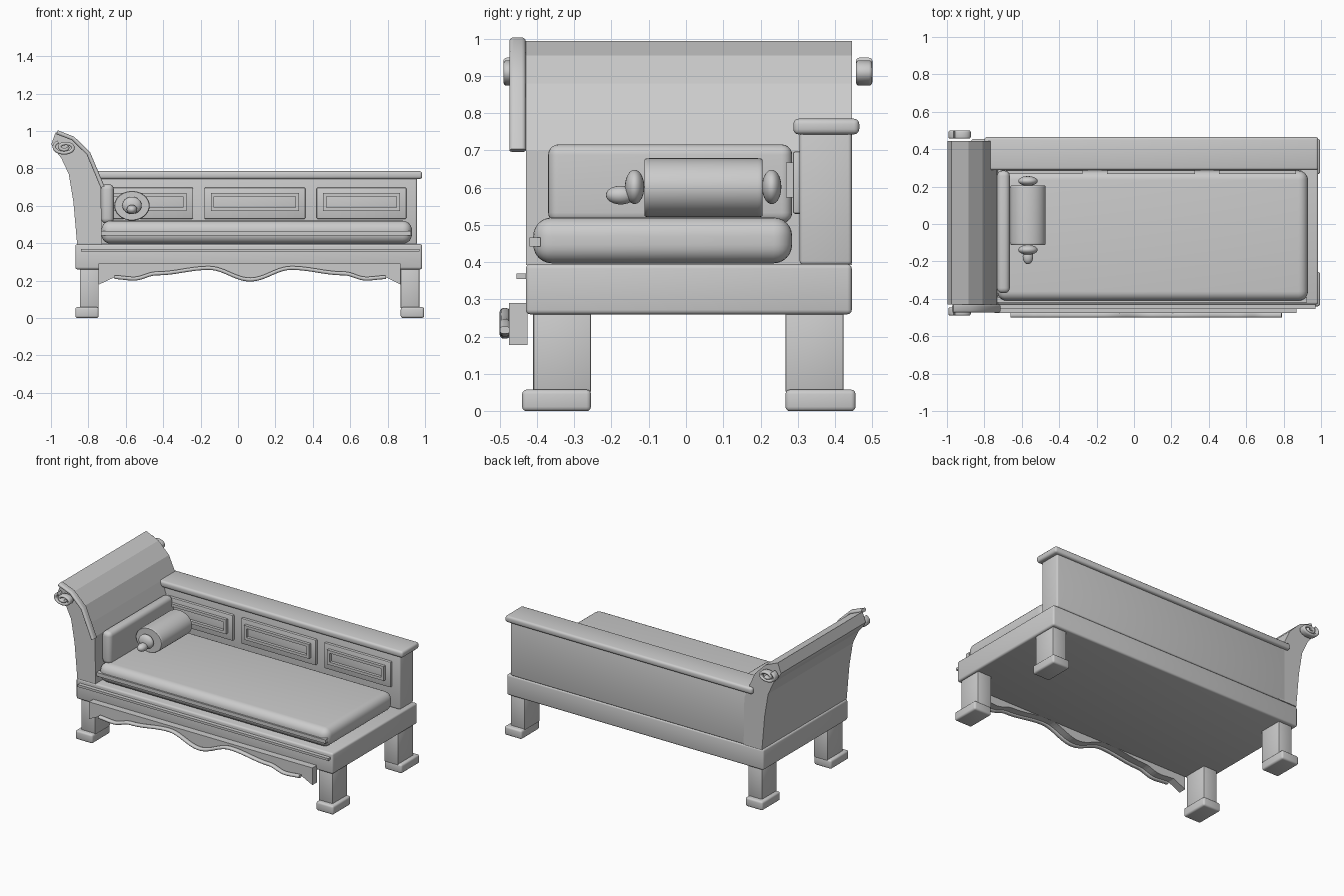
import bpy, bmesh, math
from mathutils import Vector

if "Cube" in bpy.data.objects:
    bpy.data.objects.remove(bpy.data.objects["Cube"])

grey = bpy.data.materials.new("plain light grey")
grey.use_nodes = True
grey.diffuse_color = (0.6, 0.6, 0.6, 1)
grey.node_tree.nodes["Principled BSDF"].inputs["Base Color"].default_value = grey.diffuse_color


def add(name, data):
    obj = bpy.data.objects.new(name, data)
    bpy.context.collection.objects.link(obj)
    data.materials.append(grey)
    return obj


def smooth(obj, angle=40):
    bpy.ops.object.select_all(action="DESELECT")
    obj.select_set(True)
    bpy.context.view_layer.objects.active = obj
    bpy.ops.object.shade_smooth_by_angle(angle=math.radians(angle))


def from_bmesh(name, bm):
    bmesh.ops.recalc_face_normals(bm, faces=bm.faces)
    mesh = bpy.data.meshes.new(name)
    bm.to_mesh(mesh)
    bm.free()
    return add(name, mesh)


def box(name, xs, ys, zs, bevel=0.0, segments=3):
    lo, hi = Vector((xs[0], ys[0], zs[0])), Vector((xs[1], ys[1], zs[1]))
    bm = bmesh.new()
    bmesh.ops.create_cube(bm, size=1)
    for v in bm.verts:
        v.co = (lo + hi) / 2 + v.co * (hi - lo)
    if bevel:
        bmesh.ops.bevel(bm, geom=bm.edges[:], offset=bevel, segments=segments,
                        profile=0.5, affect="EDGES")
    obj = from_bmesh(name, bm)
    if bevel:
        smooth(obj)
    return obj


def prism(name, outline, y0, y1):
    """Extrude an x-z outline along y."""
    bm = bmesh.new()
    face = bm.faces.new([bm.verts.new((x, y0, z)) for x, z in outline])
    side = bmesh.ops.extrude_face_region(bm, geom=[face])["geom"]
    for v in side:
        if isinstance(v, bmesh.types.BMVert):
            v.co.y = y1
    return from_bmesh(name, bm)


def strip(name, path, y, half_depth, radius):
    """Rounded moulding that follows an x-z path at depth y."""
    curve = bpy.data.curves.new(name, "CURVE")
    curve.dimensions = "3D"
    spline = curve.splines.new("POLY")
    spline.points.add(len(path) - 1)
    for p, (x, z) in zip(spline.points, path):
        p.co = (x, z, 0, 1)
    curve.extrude = half_depth - radius
    curve.bevel_depth = radius
    curve.bevel_resolution = 2
    curve.use_fill_caps = True
    obj = add(name, curve)
    obj.rotation_euler.x = math.pi / 2
    obj.location.y = y
    return obj


def ball(name, centre, radii):
    bm = bmesh.new()
    bmesh.ops.create_uvsphere(bm, u_segments=24, v_segments=14, radius=1)
    for v in bm.verts:
        v.co = Vector(a * r + c for a, r, c in zip(v.co, radii, centre))
    smooth(from_bmesh(name, bm), 60)


# Base frame with front moulding
box("base_frame", (-0.87, 0.985), (-0.43, 0.445), (0.26, 0.395), 0.012)
box("base_moulding", (-0.84, 0.97), (-0.455, -0.425), (0.355, 0.37))

# Legs and feet
for side, lx, fx in (("right", (-0.845, -0.745), (-0.87, -0.745)),
                     ("left", (0.87, 0.97), (0.87, 0.995))):
    for end, ly, fy in (("front", (-0.41, -0.255), (-0.44, -0.255)),
                        ("back", (0.267, 0.423), (0.267, 0.455))):
        box(f"{end}_{side}_leg", lx, ly, (0.05, 0.265), 0.005, 2)
        box(f"{end}_{side}_foot", fx, fy, (0, 0.058), 0.012)

# Wavy apron and its carved edge
KEYS = [(0, 0.205), (0.22, 0.267), (0.5, 0.238), (0.62, 0.21), (0.73, 0.218)]
MIDDLE = 0.065


def wave(x):
    u = abs(x - MIDDLE)
    for (a, za), (b, zb) in zip(KEYS, KEYS[1:]):
        if u <= b:
            return za + (zb - za) * (1 - math.cos(math.pi * (u - a) / (b - a))) / 2
    return KEYS[-1][1]


xs = [MIDDLE + 0.725 * (i / 40 - 1) for i in range(81)]
edge = [(x, wave(x)) for x in xs]
apron = [(-0.745, 0.29), (-0.745, 0.178)] + edge + [(0.87, 0.178), (0.87, 0.29)]
prism("apron", apron, -0.475, -0.425)
strip("apron_edge", edge, -0.486, 0.014, 0.01)

# Mattress with front piping
box("mattress", (-0.73, 0.93), (-0.41, 0.285), (0.397, 0.52), 0.05, 6)
box("mattress_piping", (-0.73, 0.925), (-0.42, -0.39), (0.442, 0.466))

# Backrest with top rail
box("backrest", (-0.78, 0.957), (0.305, 0.445), (0.393, 0.75), 0.01)
box("top_rail", (-0.80, 0.985), (0.288, 0.465), (0.743, 0.785), 0.014)

# Raised panels on the backrest
for i, (x0, x1) in enumerate(((-0.72, -0.24), (-0.18, 0.36), (0.42, 0.90))):
    box(f"panel_{i}", (x0, x1), (0.287, 0.31), (0.53, 0.697), 0.006, 2)
    a, b, c, d, w = x0 + 0.035, x1 - 0.035, 0.573, 0.667, 0.018
    for part, px, pz in (("bottom", (a, b), (c, c + w)), ("top", (a, b), (d - w, d)),
                         ("right", (a, a + w), (c + w, d - w)),
                         ("left", (b - w, b), (c + w, d - w))):
        box(f"panel_{i}_{part}_moulding", px, (0.268, 0.29), pz)

# Scrolled armrest
front_curve = [(-0.733, 0.70), (-0.765, 0.78), (-0.81, 0.88), (-0.885, 0.955), (-0.975, 0.993)]
back_curve = [(-0.998, 0.93), (-0.985, 0.905), (-0.945, 0.855), (-0.905, 0.77),
              (-0.88, 0.62), (-0.86, 0.393)]
prism("armrest", [(-0.728, 0.393)] + front_curve + back_curve, -0.43, 0.445)
strip("armrest_trim", [(-0.724, 0.70), (-0.80, 0.88), (-0.882, 0.96), (-0.968, 0.993)],
      -0.452, 0.022, 0.011)

# Spiral scrolls at both ends of the armrest
for name, y in (("front_scroll", -0.468), ("back_scroll", 0.478)):
    path = []
    for i in range(49):
        t = i / 48
        angle, r = math.pi * (0.7 + 3.4 * t), 1 - 0.8 * t
        path.append((-0.925 + 0.062 * r * math.cos(angle), 0.912 + 0.036 * r * math.sin(angle)))
    strip(name, path, y, 0.022, 0.009)

# Arm cushion
box("arm_cushion", (-0.732, -0.664), (-0.37, 0.285), (0.505, 0.716), 0.028, 5)

# Bolster with end knobs and tassel
bm = bmesh.new()
bmesh.ops.create_cone(bm, cap_ends=True, segments=40, radius1=1, radius2=1, depth=1)
rims = [e for e in bm.edges if abs(e.verts[0].co.z - e.verts[1].co.z) < 0.1]
bmesh.ops.bevel(bm, geom=rims, offset=0.04, segments=3, profile=0.5, affect="EDGES")
for v in bm.verts:
    x, y, z = v.co
    v.co = (-0.567 + 0.095 * x, 0.047 + 0.316 * z, 0.6 + 0.079 * y)
smooth(from_bmesh("bolster", bm))
ball("bolster_back_knob", (-0.567, 0.23, 0.602), (0.052, 0.026, 0.046))
ball("bolster_front_knob", (-0.567, -0.138, 0.602), (0.052, 0.026, 0.046))
ball("bolster_tassel", (-0.567, -0.175, 0.58), (0.028, 0.04, 0.025))
